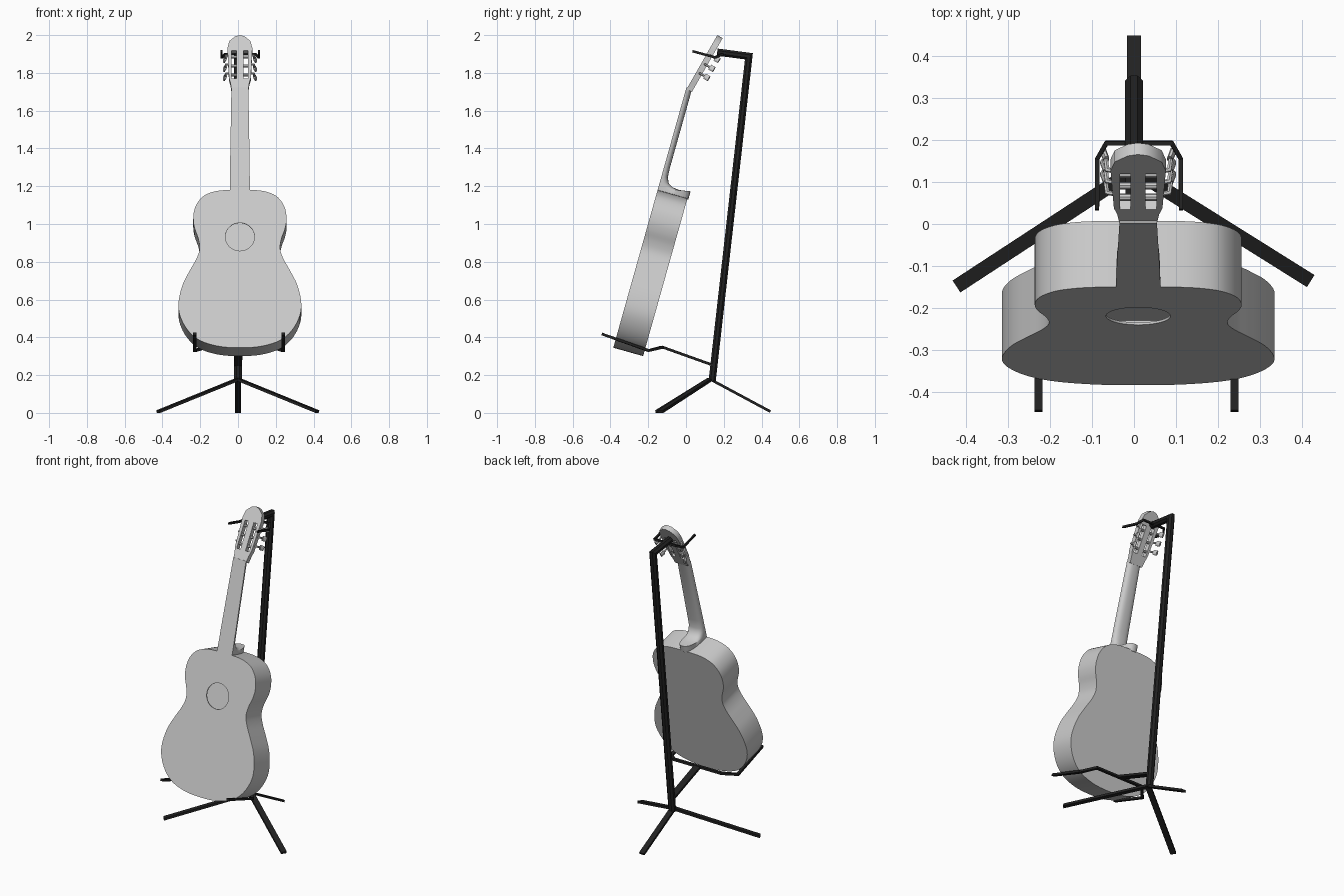
import bpy, math
from mathutils import Vector, Matrix

if "Cube" in bpy.data.objects:
    bpy.data.objects.remove(bpy.data.objects["Cube"])

black = bpy.data.materials.new("black_metal")
black.diffuse_color = (0.015, 0.015, 0.015, 1)
black.use_nodes = True
black.node_tree.nodes["Principled BSDF"].inputs["Base Color"].default_value = black.diffuse_color

# Guitar frames: x across, y to the back, z along the neck
GUITAR = Matrix.Translation((0.01, -0.385, 0.345)) @ Matrix.Rotation(math.radians(-15.7), 4, 'X')
HEAD = Matrix.Translation((0.01, 0.003, 1.714)) @ Matrix.Rotation(math.radians(-29.7), 4, 'X')
WORLD = Matrix.Identity(4)


def smooth(ob, angle=35):
    bpy.ops.object.select_all(action='DESELECT')
    ob.select_set(True)
    bpy.context.view_layer.objects.active = ob
    bpy.ops.object.shade_smooth_by_angle(angle=math.radians(angle))


def loft(name, rings, mat=None):
    n = len(rings[0])
    verts = [p for r in rings for p in r]
    faces = [tuple(reversed(range(n))), tuple(range(len(verts) - n, len(verts)))]
    for k in range(len(rings) - 1):
        for i in range(n):
            j = (i + 1) % n
            faces.append((k * n + i, k * n + j, k * n + n + j, k * n + n + i))
    me = bpy.data.meshes.new(name)
    me.from_pydata(verts, [], faces)
    import bmesh
    bm = bmesh.new()
    bm.from_mesh(me)
    bmesh.ops.recalc_face_normals(bm, faces=bm.faces)
    bm.to_mesh(me)
    bm.free()
    ob = bpy.data.objects.new(name, me)
    bpy.context.collection.objects.link(ob)
    if mat:
        me.materials.append(mat)
    return ob


def sweep(name, pts, w, t, sides=4, frame=WORLD, side=None, mat=None):
    """Sweep a w x t section with mitred corners along pts."""
    pts = [Vector(p) for p in pts]
    rings = []
    for i, p in enumerate(pts):
        d0 = (p - pts[i - 1]).normalized() if i else (pts[1] - p).normalized()
        d1 = (pts[i + 1] - p).normalized() if i < len(pts) - 1 else d0
        tan = (d0 + d1).normalized()
        m = 1 / tan.dot(d0)
        s = Vector(side) if side else tan.cross(Vector((0, 0, 1))).normalized()
        nrm = s.cross(tan).normalized()
        ms, mn = (1, m) if side else (m, 1)
        k = 1 / math.cos(math.pi / sides)
        ring = []
        for j in range(sides):
            a = 2 * math.pi * (j + 0.5) / sides
            ring.append(frame @ (p + s * (math.cos(a) * k * w / 2 * ms) + nrm * (math.sin(a) * k * t / 2 * mn)))
        rings.append(ring)
    return loft(name, rings, mat)


def plate(name, loops, y0, y1, frame):
    """Flat board from closed outlines (inner loops are holes), between depths y0 and y1."""
    cu = bpy.data.curves.new(name, 'CURVE')
    cu.dimensions = '2D'
    cu.fill_mode = 'BOTH'
    cu.extrude = (y1 - y0) / 2
    for loop in loops:
        sp = cu.splines.new('POLY')
        sp.points.add(len(loop) - 1)
        for q, (x, y) in zip(sp.points, loop):
            q.co = (x, y, 0, 1)
        sp.use_cyclic_u = True
    ob = bpy.data.objects.new(name, cu)
    bpy.context.collection.objects.link(ob)
    ob.matrix_world = frame @ Matrix.Translation((0, (y0 + y1) / 2, 0)) @ Matrix.Rotation(math.pi / 2, 4, 'X')
    bpy.ops.object.select_all(action='DESELECT')
    ob.select_set(True)
    bpy.context.view_layer.objects.active = ob
    bpy.ops.object.convert(target='MESH')
    ob = bpy.context.view_layer.objects.active
    smooth(ob)
    return ob


def mirrored(half):
    return half + [(-x, y) for x, y in reversed(half) if x > 1e-6]


def rounded(loop, steps=4):
    """Catmull-Rom through a closed loop."""
    out, n = [], len(loop)
    for i in range(n):
        a, b, c, d = (Vector(loop[(i + k) % n]) for k in (-1, 0, 1, 2))
        for s in range(steps):
            t = s / steps
            out.append(tuple(0.5 * (2 * b + (c - a) * t + (2 * a - 5 * b + 4 * c - d) * t * t
                                    + (3 * b - a - 3 * c + d) * t ** 3)))
    return out


# Guitar body: soundboard with hole, rim and back
half = [(0, 0), (0.10, 0.006), (0.19, 0.03), (0.25, 0.068), (0.295, 0.125), (0.322, 0.195),
        (0.323, 0.265), (0.302, 0.35), (0.265, 0.425), (0.23, 0.49), (0.213, 0.545), (0.22, 0.60),
        (0.239, 0.655), (0.247, 0.71), (0.236, 0.775), (0.20, 0.828), (0.15, 0.855), (0.09, 0.866), (0, 0.868)]
outline = rounded(mirrored(half))
inner = [(x * 0.97, 0.434 + (y - 0.434) * 0.98) for x, y in outline]
hole = [(0.077 * math.cos(a * math.pi / 20), 0.61 + 0.077 * math.sin(a * math.pi / 20)) for a in range(40)]
plate("soundboard", [outline, hole], 0, 0.006, GUITAR)
plate("body_rim", [outline, inner], 0.006, 0.158, GUITAR)
plate("body_back", [outline], 0.158, 0.164, GUITAR)

# Neck with heel: D-shaped sections (front height, back height, half width, depth)
rings = []
for vf, vb, hw, d in [(0.86, 0.862, 0.053, 0.170), (0.875, 0.908, 0.053, 0.170), (0.885, 0.898, 0.053, 0.115),
                      (0.90, 0.902, 0.053, 0.075), (0.92, 0.917, 0.053, 0.048), (0.95, 0.945, 0.052, 0.034),
                      (1.0, 1.0, 0.052, 0.031), (1.42, 1.42, 0.045, 0.031), (1.432, 1.428, 0.045, 0.033)]:
    ring = []
    for i in range(17):
        a = math.pi * i / 16
        c, s = math.cos(a), abs(math.sin(a)) ** 0.75
        x = math.copysign(abs(c) ** 0.75, c) if abs(c) > 1e-6 else 0
        if i in (0, 16):
            s = 0
        ring.append(GUITAR @ Vector((hw * x, d * s, vf + (vb - vf) * s)))
    rings.append(ring)
smooth(loft("neck", rings), 40)

# Headstock with two slots
head = mirrored([(0.045, 0), (0.05, 0.04), (0.058, 0.07), (0.066, 0.25), (0.056, 0.293), (0.025, 0.322), (0, 0.329)])
slots = [[(s * 0.018, 0.065), (s * 0.044, 0.065), (s * 0.044, 0.235), (s * 0.018, 0.235)] for s in (-1, 1)]
plate("headstock", [head] + slots, 0, 0.032, HEAD)

# Tuners: roller, shaft and knob
for s in (-1, 1):
    for i in range(3):
        h = 0.095 + 0.055 * i
        sweep("string_roller", [(s * 0.012, 0.016, h), (s * 0.05, 0.016, h)], 0.016, 0.016, 8, HEAD)
        sweep("tuner_shaft", [(s * 0.055, 0.018, h + 0.012), (s * 0.074, 0.022, h + 0.012),
                              (s * 0.078, 0.055, h + 0.012)], 0.01, 0.01, 6, HEAD)
        sweep("tuner_knob", [(s * 0.076, 0.05, h + 0.012), (s * 0.084, 0.075, h + 0.012)], 0.014, 0.03, 8, HEAD)

# Stand: post with top arm
post = sweep("stand_post", [(0, 0.138, 0.165), (0, 0.333, 1.888), (0, 0.165, 1.91)], 0.043, 0.038, 8,
             side=(1, 0, 0), mat=black)

# Stand legs
for nm, end in [("left_leg", (-0.422, -0.148, 0.0068)), ("right_leg", (0.42, -0.135, 0.0068)),
                ("rear_leg", (0, 0.447, 0.0068))]:
    sweep(nm, [(0, 0.128, 0.178), end], 0.034, 0.014, mat=black)


# Headstock hook and lower cradle, both bent U shapes
def fork(name, cx, rows, w, t):
    right = [(x, y, z) for x, y, z in rows]
    pts = [(cx - x, y, z) for x, y, z in reversed(right)] + [(cx + x, y, z) for x, y, z in right]
    sweep(name, pts, w, t, mat=black)


fork("neck_hook", 0.012, [(0.078, 0.193, 1.9), (0.1, 0.155, 1.882), (0.1, 0.034, 1.915)], 0.01, 0.013)
fork("body_cradle", 0.006, [(0.17, -0.125, 0.348), (0.234, -0.198, 0.33), (0.234, -0.446, 0.418)], 0.018, 0.014)
sweep("cradle_stem", [(0, 0.15, 0.25), (0.004, -0.13, 0.35)], 0.042, 0.014, mat=black)
